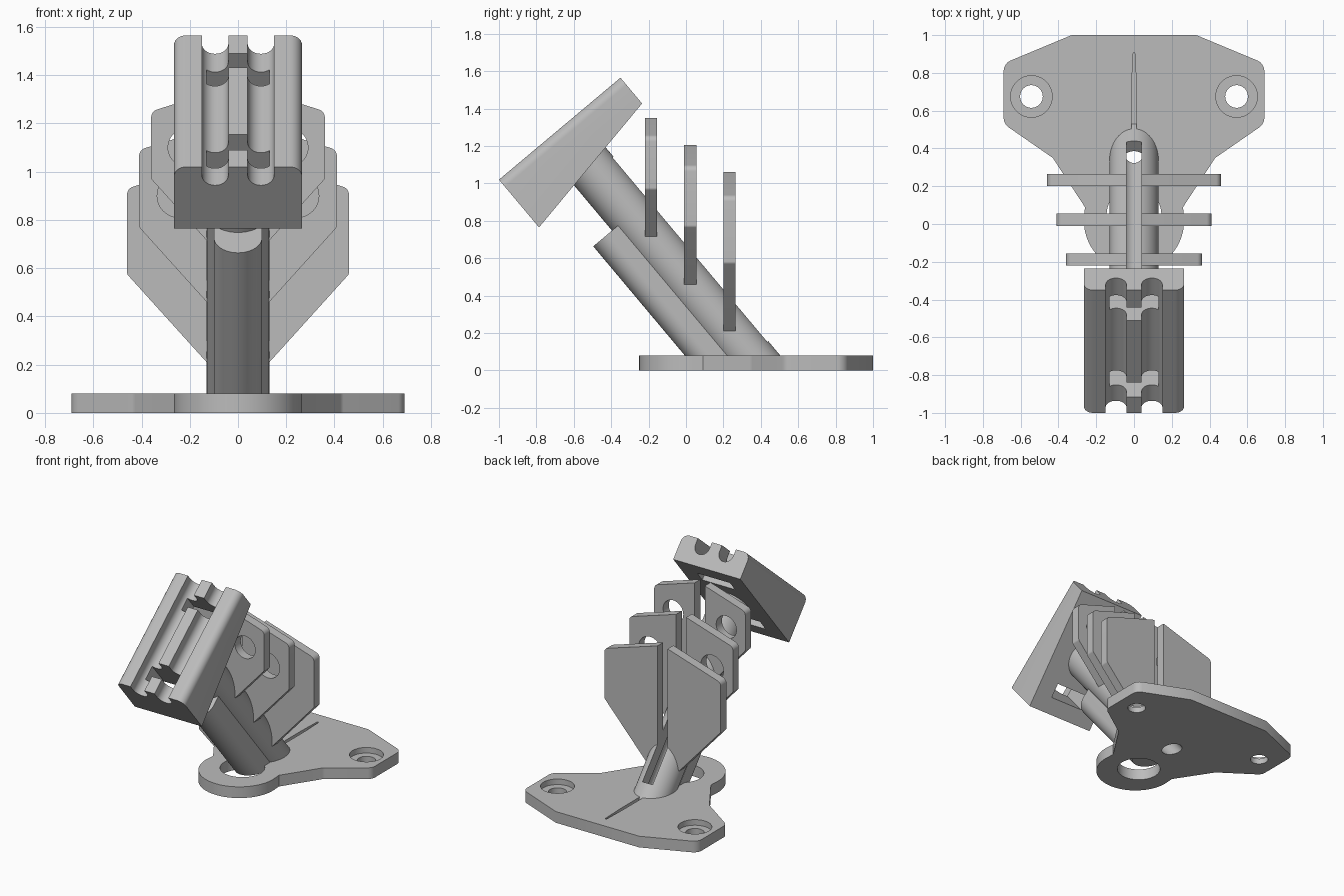
import bpy, bmesh, math
from mathutils import Matrix, Vector

if "Cube" in bpy.data.objects:
    bpy.data.objects.remove(bpy.data.objects["Cube"])

grey = bpy.data.materials.new("plain_grey")
grey.diffuse_color = (0.5, 0.5, 0.5, 1)
grey.use_nodes = True
grey.node_tree.nodes["Principled BSDF"].inputs["Base Color"].default_value = grey.diffuse_color

# Tilted frame: local x = sideways, y = along the head, z = along the tube axis
TILT = math.radians(40)
HEAD = Matrix.Translation((0, -1.0, 1.02)) @ Matrix.Rotation(TILT, 4, 'X')
UPRIGHT = Matrix.Rotation(math.pi / 2, 4, 'X')      # (a, b, c) -> (a, -c, b)
FLAT = Matrix.Identity(4)


def arc(cx, cy, r, a0, a1, n=16):
    return [(cx + r * math.cos(math.radians(a0 + (a1 - a0) * i / n)),
             cy + r * math.sin(math.radians(a0 + (a1 - a0) * i / n))) for i in range(n + 1)]


def circle(cx, cy, r, n=48):
    return arc(cx, cy, r, 0, 360, n)[:-1]


def rounded(points, n=6):
    """Outline of (x, y, radius) corners with the corners rounded."""
    out = []
    for i, (x, y, r) in enumerate(points):
        p = Vector((x, y))
        if r == 0:
            out.append((x, y))
            continue
        a = (Vector(points[i - 1][:2]) - p).normalized()
        b = (Vector(points[(i + 1) % len(points)][:2]) - p).normalized()
        half = a.angle(b) / 2
        t = r / math.tan(half)
        c = p + (a + b).normalized() * (r / math.sin(half))
        va, vb = p + a * t - c, p + b * t - c
        for k in range(n + 1):
            out.append(tuple(c + va.lerp(vb, k / n).normalized() * r))
    return out


def prism(name, outline, lo, hi, frame=FLAT, cut=None):
    """Extrude an outline from lo to hi; cut = (point, outward normal) trims it."""
    bm = bmesh.new()
    low = [bm.verts.new(frame @ Vector((x, y, lo))) for x, y in outline]
    top = [bm.verts.new(frame @ Vector((x, y, hi))) for x, y in outline]
    bm.faces.new(low)
    bm.faces.new(top)
    for i in range(len(low)):
        j = (i + 1) % len(low)
        bm.faces.new((low[i], low[j], top[j], top[i]))
    if cut:
        res = bmesh.ops.bisect_plane(bm, geom=bm.verts[:] + bm.edges[:] + bm.faces[:],
                                     plane_co=cut[0], plane_no=cut[1], clear_outer=True)
        bmesh.ops.edgeloop_fill(bm, edges=[e for e in bm.edges if e.is_boundary])
    bmesh.ops.recalc_face_normals(bm, faces=bm.faces[:])
    me = bpy.data.meshes.new(name)
    bm.to_mesh(me)
    bm.free()
    ob = bpy.data.objects.new(name, me)
    bpy.context.collection.objects.link(ob)
    me.materials.append(grey)
    return ob


def carve(ob, cutters):
    """Subtract the cutters and remove them."""
    bpy.context.view_layer.objects.active = ob
    for c in cutters:
        m = ob.modifiers.new("cut", 'BOOLEAN')
        m.operation, m.solver, m.object = 'DIFFERENCE', 'EXACT', c
        bpy.ops.object.modifier_apply(modifier=m.name)
        bpy.data.objects.remove(c)


def bore():
    return prism("bore", circle(0, 0.418, 0.06), -2.2, -0.3, HEAD)


def box(x, y0, y1):
    return [(-x, y0), (x, y0), (x, y1), (-x, y1)]


# Base plate: wide rear with two ears, round front lobe
right = [(0.26, 0.09, 0), (0.43, 0.35, 0.05), (0.69, 0.53, 0.06), (0.69, 0.85, 0.06), (0.33, 1.0, 0)]
ring = right + [(-x, y, r) for x, y, r in reversed(right)]
lobe = arc(0, 0.015, 0.265, 165, 375, 32)
base = prism("base_plate", rounded(ring) + lobe[1:-1], 0, 0.08)
cuts = [prism("front_hole", circle(0, 0.05, 0.145), -0.1, 0.2), bore(),
        prism("groove", [(-0.012, 0.48), (0.012, 0.48), (0.012, 0.72), (0.006, 0.9),
                         (0, 0.91), (-0.006, 0.9), (-0.012, 0.72)], 0.05, 0.2)]
for s in (-1, 1):
    cuts += [prism("screw_hole", circle(s * 0.543, 0.675, 0.06), -0.1, 0.2),
             prism("counterbore", circle(s * 0.543, 0.675, 0.11), 0.04, 0.2)]
carve(base, cuts)

# Main tube, hollow, with a slot along its upper side
floor = (Vector((0, 0, 0.04)), Vector((0, 0, -1)))
tube = prism("main_tube", circle(0, 0.418, 0.13, 64), -2.1, -0.21, HEAD, floor)
carve(tube, [bore(), prism("slot", box(0.04, 0.418, 0.62), -1.586, -0.3, HEAD)])

# Support rib under the tube: round underside, flat sides
prism("lower_support", [(0.1, 0.33), (-0.1, 0.33)] + arc(0, 0.257, 0.1, 180, 360, 24),
      -2.1, -0.597, HEAD, floor)

# Three pairs of fins: y front, y back, half width, inner top, shoulder, lower corner, tube contact
fins = [("front", -0.22, -0.155, 0.36, 1.35, 1.25, 0.97, 0.715),
        ("middle", -0.01, 0.055, 0.41, 1.205, 1.09, 0.77, 0.46),
        ("rear", 0.2, 0.265, 0.46, 1.06, 0.93, 0.575, 0.21)]
for label, y0, y1, w, top, shoulder, low, contact in fins:
    inner = (0.39 - 0.766 * (y0 + y1) / 2) / 0.642
    for side, s in (("left", -1), ("right", 1)):
        pts = [(0.04, inner, 0), (0.13, contact, 0), (w, low, 0.02), (w, shoulder, 0.035), (0.04, top, 0)]
        outline = [(s * x, z) for x, z in rounded(pts)]
        fin = prism(f"{label}_fin_{side}", outline, -y1, -y0, UPRIGHT)
        if label == "rear":     # curved window arching over the tube
            hole = arc(0, 0.28, 0.41, 90, 45) + arc(0, 0.28, 0.31, 45, 90)
            hole = [(s * (x if x > 0.03 else 0.02), z) for x, z in hole]
        else:                   # round hole
            hole = circle(s * 0.21, 1.1, 0.08) if label == "front" else circle(s * 0.245, 0.9, 0.09)
        carve(fin, [prism("window", hole, -y1 - 0.1, -y0 + 0.1, UPRIGHT)])

# Head block: rounded long edges, two channels, wedge-shaped underside
channels = arc(0.095, -0.045, 0.055, 0, -180, 20)
half = rounded([(0.265, -0.45, 0), (0.265, 0, 0.05), (0.15, 0, 0)])
half += channels + [(0.04, 0)]
profile = half + [(-x, y) for x, y in reversed(half)]
rot = HEAD.to_3x3()
under = (HEAD @ Vector((0, 0, -0.333)), rot @ Vector((0, 0.153, -0.848)).normalized())
head = prism("head_block", profile, -0.848, 0, HEAD @ UPRIGHT, under)
# Two cross slots passing through the head
carve(head, [prism("tie_slot", box(0.13, a, b), -0.6, -0.05, HEAD) for a, b in ((0.11, 0.21), (0.64, 0.73))]
      + [prism("rib_gap", box(0.06, a, b), -0.1, 0.1, HEAD) for a, b in ((0.11, 0.21), (0.64, 0.73))])

# Smooth shading on curved parts, sharp edges kept
for ob in bpy.context.collection.objects:
    ob.select_set(True)
    bpy.context.view_layer.objects.active = ob
bpy.ops.object.shade_smooth_by_angle(angle=math.radians(30))
